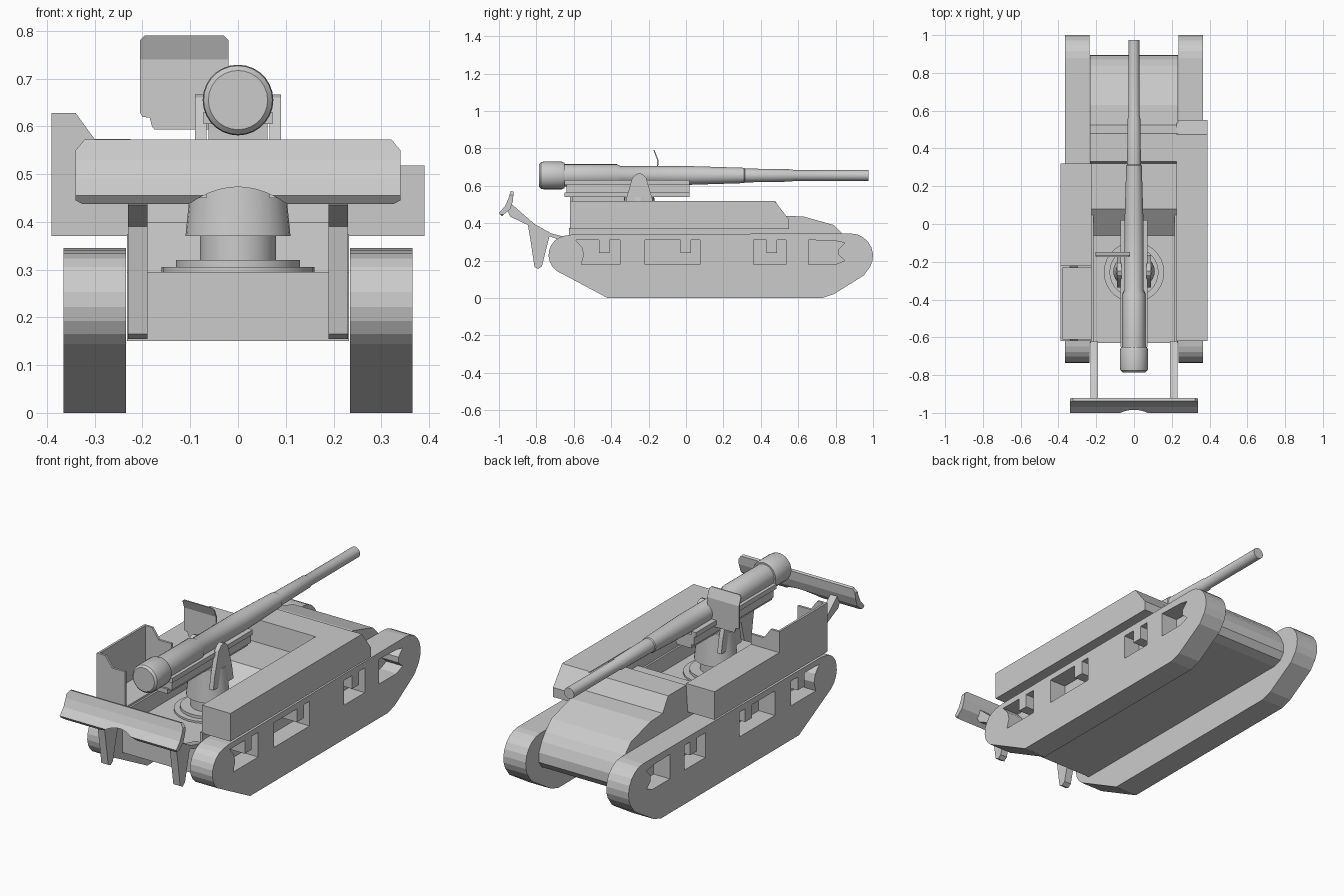
import bpy, bmesh, math
from mathutils import Vector

if "Cube" in bpy.data.objects:
    bpy.data.objects.remove(bpy.data.objects["Cube"])


def finish(name, bm):
    bmesh.ops.recalc_face_normals(bm, faces=bm.faces)
    me = bpy.data.meshes.new(name)
    bm.to_mesh(me)
    bm.free()
    ob = bpy.data.objects.new(name, me)
    bpy.context.collection.objects.link(ob)
    return ob


def prism(name, pts, a, b, axis='x'):
    """Extrude a 2D outline from a to b; outline is (y,z) for x, (x,z) for y."""
    bm = bmesh.new()
    place = (lambda p, t: (t, p[0], p[1])) if axis == 'x' else (lambda p, t: (p[0], t, p[1]))
    lo = [bm.verts.new(place(p, a)) for p in pts]
    hi = [bm.verts.new(place(p, b)) for p in pts]
    bm.faces.new(lo)
    bm.faces.new(hi)
    for i in range(len(pts)):
        j = (i + 1) % len(pts)
        bm.faces.new((lo[i], lo[j], hi[j], hi[i]))
    return finish(name, bm)


def box(name, x0, x1, y0, y1, z0, z1):
    return prism(name, [(y0, z0), (y1, z0), (y1, z1), (y0, z1)], x0, x1)


def lathe(name, prof, centre, axis='z', n=28, squash=1.0):
    """Revolve (radius, position) pairs about an axis through centre."""
    bm = bmesh.new()
    rings = []
    for r, t in prof:
        ring = []
        for i in range(n):
            a = 2 * math.pi * i / n
            c, s = r * math.cos(a), r * math.sin(a)
            v = (c, s * squash, t) if axis == 'z' else (c, t, s)
            ring.append(bm.verts.new(Vector(v) + Vector(centre)))
        rings.append(ring)
    for p, q in zip(rings, rings[1:]):
        for i in range(n):
            bm.faces.new((p[i], p[(i + 1) % n], q[(i + 1) % n], q[i]))
    bm.faces.new(rings[0])
    bm.faces.new(rings[-1])
    ob = finish(name, bm)
    bpy.ops.object.select_all(action='DESELECT')
    ob.select_set(True)
    bpy.context.view_layer.objects.active = ob
    bpy.ops.object.shade_smooth_by_angle(angle=math.radians(30))
    return ob


def boolean(ob, cutter, op):
    m = ob.modifiers.new("cut", 'BOOLEAN')
    m.object, m.operation, m.solver = cutter, op, 'EXACT'
    bpy.context.view_layer.objects.active = ob
    bpy.ops.object.modifier_apply(modifier=m.name)
    bpy.data.objects.remove(cutter)


def arc(cx, cz, r, a0, a1, n):
    return [(cx + r * math.cos(math.radians(a0 + (a1 - a0) * i / n)),
             cz + r * math.sin(math.radians(a0 + (a1 - a0) * i / n))) for i in range(n + 1)]


def tab_window(y0, y1, t0, t1):
    return [(y0, .18), (y1, .18), (y1, .31), (t1, .31), (t1, .24), (t0, .24), (t0, .31), (y0, .31)]


# Track units with recessed side openings
track = ([(-.42, 0), (.73, 0), (.79, .02), (.95, .12)] + arc(.88, .225, .12, -45, 90, 8)
         + [(.8, .345), (-.6, .34)] + arc(-.63, .23, .105, 100, 235, 8))
windows = [
    [(-.56, .18), (-.353, .18), (-.353, .31), (-.41, .31), (-.41, .24), (-.465, .24), (-.465, .31),
     (-.59, .31), (-.555, .27), (-.545, .23)],
    tab_window(-.22, .075, -.03, .028),
    tab_window(.36, .535, .43, .487),
    [(.655, .18), (.8, .18), (.85, .2), (.815, .23), (.815, .26), (.85, .295), (.8, .305), (.655, .31)],
]
for s, side in ((1, "right"), (-1, "left")):
    t = prism("track_" + side, track, .235 * s, .365 * s)
    for w in windows:
        boolean(t, prism("window_cutter", w, .27 * s, .45 * s), 'DIFFERENCE')
    # Low wall joining hull and sponson above the track
    box("hull_wall_" + side, .215 * s, .232 * s, -.625, .5, .25, .375)
    # Spade arm and hanging leg
    prism("spade_arm_" + side, [(-.96, .475), (-.94, .435), (-.845, .39), (-.83, .3), (-.81, .165),
                                (-.79, .155), (-.77, .17), (-.73, .33), (-.62, .29), (-.62, .32),
                                (-.72, .345), (-.81, .395), (-.93, .5)], .19 * s, .23 * s)

# Hull with low gun deck, raised forward compartment and rounded nose
prism("hull", [(-.63, .15), (.82, .15), (.87, .165), (.895, .2), (.893, .25), (.87, .3), (.84, .34),
               (.79, .39), (.63, .435), (.525, .44), (.48, .515), (.33, .515), (.32, .40),
               (.08, .40), (-.06, .295), (-.63, .295)], -.232, .232)

# Right sponson with sloped end
prism("right_sponson", [(-.62, .37), (.55, .37), (.55, .42), (.475, .518), (-.62, .518)], .225, .39)

# Left sponson: closed forward box, open rear bin with tall notched plates
box("left_sponson", -.39, -.225, -.22, .32, .37, .518)
box("left_bin_floor", -.39, -.225, -.62, -.22, .37, .385)
box("left_bin_outer_wall", -.39, -.378, -.62, -.22, .37, .628)
notched = [(-.39, .37), (-.225, .37), (-.225, .573), (-.3, .573), (-.34, .628), (-.39, .628)]
prism("left_bin_rear_plate", notched, -.62, -.608, 'y')
prism("left_bin_front_plate", notched, -.232, -.22, 'y')

# Recoil spade: curved section trimmed to an arched outline
spade = prism("spade", [(-1, .455), (-.968, .49), (-.95, .53), (-.937, .572), (-.922, .568), (-.925, .52),
                        (-.94, .475), (-.985, .437)], -.4, .4)
outline = ([(-.34, .445), (-.325, .437), (-.105, .437)]
           + [(.1 * k / 5, .473 - .034 * (k / 5) ** 2) for k in range(-5, 6)]
           + [(.105, .437), (.325, .437), (.34, .445), (.34, .55), (.315, .58), (-.315, .58), (-.34, .55)])
boolean(spade, prism("spade_outline", outline, -1.1, -.8, 'y'), 'INTERSECT')

# Pedestal mount
lathe("pedestal", [(.16, .29), (.16, .305), (.13, .305), (.13, .32), (.08, .32), (.08, .38)], (0, -.255, 0))
lathe("mount_base", [(.11, .37), (.103, .44), (.094, .54)], (0, -.25, 0), squash=.85)
cheek = [(-.335, .45), (-.165, .45), (-.18, .53), (-.212, .64), (-.23, .66), (-.25, .667),
         (-.27, .66), (-.288, .64), (-.32, .53)]
for s, side in ((1, "right"), (-1, "left")):
    prism("trunnion_cheek_" + side, cheek, .066 * s, .09 * s)
    box("cradle_rail_" + side, .045 * s, .072 * s, -.65, .02, .605, .63)

# Cradle under the barrel
box("cradle_body", -.062, .062, -.64, .02, .56, .612)
box("cradle_keel", -.045, .045, -.65, .02, .54, .565)

# Stepped barrel with heavy breech
lathe("barrel", [(.062, -.785), (.072, -.775), (.074, -.76), (.074, -.665), (.068, -.65), (.06, -.65),
                 (.06, -.37), (.05, -.35), (.05, .02), (.041, .31), (.037, .315), (.033, .565),
                 (.029, .575), (.029, .975)], (0, 0, .655), 'y')

# Bent gun shield beside the barrel
shield = prism("gun_shield", [(-.158, .58), (-.155, .74), (-.178, .80), (-.172, .80), (-.148, .74),
                              (-.15, .58)], -.3, 0)
plate = [(-.18, .6), (-.175, .593), (-.02, .593), (-.02, .78), (-.03, .79), (-.195, .79), (-.205, .78),
         (-.205, .628), (-.2, .62), (-.185, .618)]
boolean(shield, prism("shield_outline", plate, -.3, 0, 'y'), 'INTERSECT')
